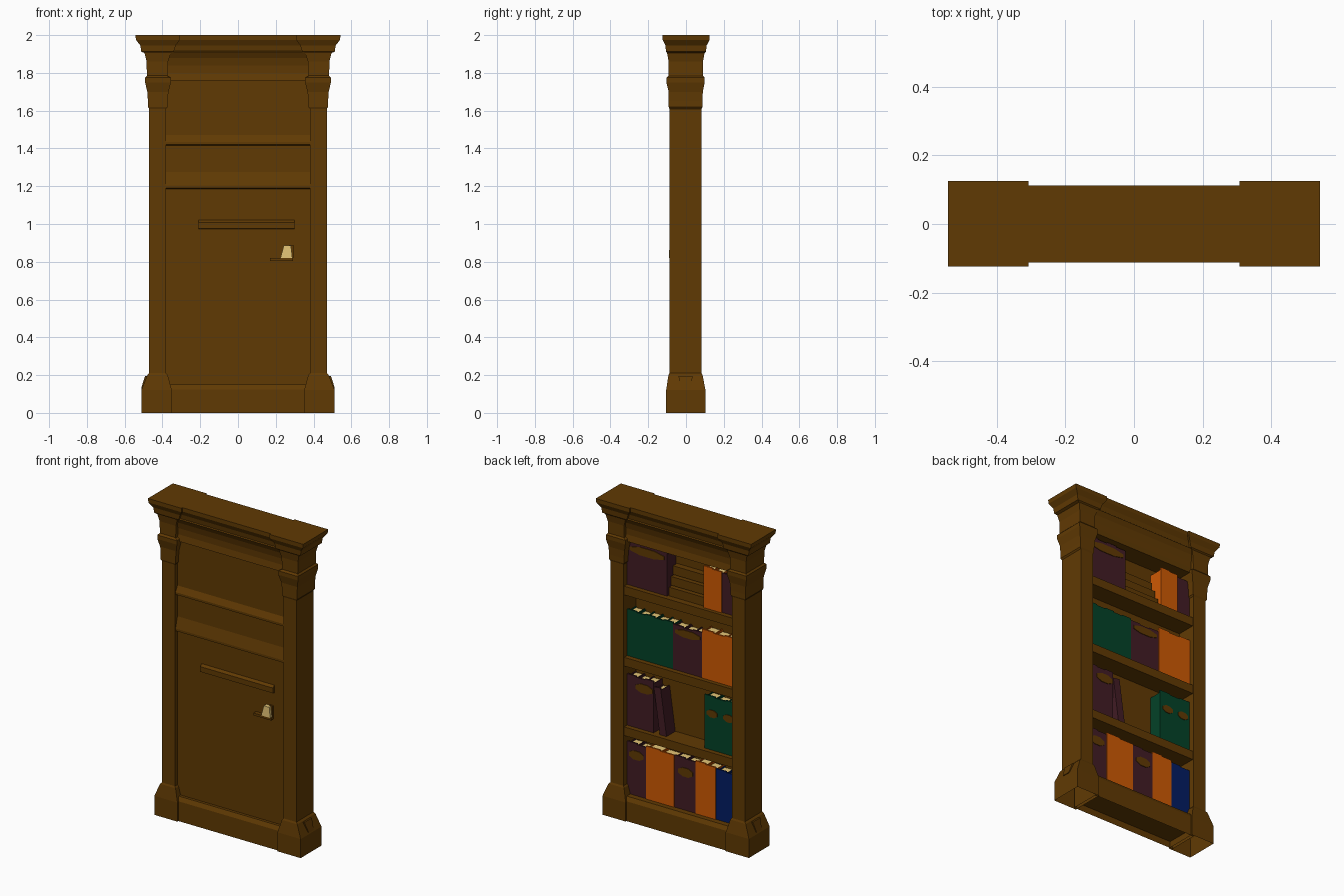
import bpy, bmesh, math
from mathutils import Matrix, Vector

cube = bpy.data.objects.get("Cube")
if cube:
    bpy.data.objects.remove(cube, do_unlink=True)


def material(name, r, g, b):
    m = bpy.data.materials.new(name)
    m.use_nodes = True
    m.diffuse_color = (r, g, b, 1)
    m.node_tree.nodes["Principled BSDF"].inputs["Base Color"].default_value = (r, g, b, 1)
    return m


WOOD = material("brown_wood", 0.118, 0.042, 0.001)
PLUM = material("plum_cover", 0.055, 0.012, 0.018)
ORANGE = material("orange_cover", 0.62, 0.1, 0.001)
GREEN = material("green_cover", 0.001, 0.054, 0.021)
BLUE = material("blue_cover", 0.001, 0.012, 0.125)
CREAM = material("cream_paper", 0.78, 0.56, 0.18)


def finish(name, bm, *mats):
    bmesh.ops.recalc_face_normals(bm, faces=bm.faces[:])
    me = bpy.data.meshes.new(name)
    bm.to_mesh(me)
    bm.free()
    for m in mats:
        me.materials.append(m)
    ob = bpy.data.objects.new(name, me)
    bpy.context.collection.objects.link(ob)
    return ob


def add_box(bm, x0, x1, y0, y1, z0, z1, index=0):
    centre = Vector((x0 + x1, y0 + y1, z0 + z1)) / 2
    size = Matrix.Diagonal((x1 - x0, y1 - y0, z1 - z0, 1))
    made = bmesh.ops.create_cube(bm, size=1, matrix=Matrix.Translation(centre) @ size)
    for f in {f for v in made["verts"] for f in v.link_faces}:
        f.material_index = index


def box(name, x0, x1, y0, y1, z0, z1):
    bm = bmesh.new()
    add_box(bm, x0, x1, y0, y1, z0, z1)
    return finish(name, bm, WOOD)


def stack(name, rings, side=1, hollow=False, mat=WOOD):
    """Loft rectangles given as (z, x0, x1, y0, y1)."""
    bm = bmesh.new()
    loops = [[bm.verts.new((side * x, y, z)) for x, y in ((a, c), (b, c), (b, d), (a, d))]
             for z, a, b, c, d in rings]
    for low, high in zip(loops, loops[1:]):
        for i in range(4):
            j = (i + 1) % 4
            bm.faces.new((low[i], low[j], high[j], high[i]))
    bm.faces.new(loops[-1])
    if not hollow:
        bm.faces.new(loops[0])
    return finish(name, bm, mat)


def extrude(name, profile, x0, x1):
    """Extrude a closed (y, z) profile along x."""
    bm = bmesh.new()
    face = bm.faces.new([bm.verts.new((x0, y, z)) for y, z in profile])
    made = bmesh.ops.extrude_face_region(bm, geom=[face])["geom"]
    moved = [v for v in made if isinstance(v, bmesh.types.BMVert)]
    bmesh.ops.translate(bm, verts=moved, vec=(x1 - x0, 0, 0))
    return finish(name, bm, WOOD)


# Posts with plinth, capital and cornice block, mirrored left and right
for side, label in ((1, "left"), (-1, "right")):
    stack(label + "_post", [(0.15, 0.38, 0.47, -0.088, 0.083), (1.8, 0.38, 0.47, -0.088, 0.083)], side)
    stack(label + "_plinth", [
        (0, 0.35, 0.512, -0.105, 0.103),
        (0.12, 0.35, 0.512, -0.105, 0.103),
        (0.2, 0.372, 0.48, -0.093, 0.088),
        (0.21, 0.38, 0.47, -0.088, 0.083)], side, hollow=True)
    stack(label + "_capital", [
        (1.61, 0.38, 0.47, -0.088, 0.083),
        (1.62, 0.373, 0.477, -0.092, 0.087),
        (1.65, 0.373, 0.477, -0.092, 0.087),
        (1.7, 0.368, 0.48, -0.092, 0.089),
        (1.75, 0.355, 0.492, -0.104, 0.099),
        (1.775, 0.355, 0.492, -0.104, 0.099),
        (1.785, 0.375, 0.482, -0.092, 0.09)], side)
    stack(label + "_cornice_block", [
        (1.77, 0.372, 0.482, -0.092, 0.09),
        (1.86, 0.37, 0.484, -0.092, 0.09),
        (1.905, 0.355, 0.495, -0.1, 0.098),
        (1.912, 0.34, 0.512, -0.106, 0.106),
        (1.945, 0.33, 0.517, -0.109, 0.109),
        (1.975, 0.308, 0.54, -0.124, 0.125),
        (2, 0.308, 0.543, -0.124, 0.125)], side)
    # Faceted plate on the outer side of the plinth
    stack(label + "_plinth_badge", [
        (0.13, 0.47, 0.513, -0.025, 0.025),
        (0.195, 0.47, 0.492, -0.04, 0.035)], side)

# Coved header between the posts
stack("header", [(z, -0.38, 0.38, -y, y) for z, y in (
    (1.76, 0.078), (1.8, 0.07), (1.84, 0.072), (1.88, 0.082), (1.91, 0.098),
    (1.915, 0.092), (1.945, 0.097), (1.975, 0.113), (2, 0.113))])

# Base between the plinths, with a shallow recess underneath
stack("base", [(z, -0.37, 0.37, -y, y) for z, y in (
    (0, 0.095), (0.125, 0.095), (0.15, 0.08))], hollow=True)
box("base_floor", -0.35, 0.35, -0.092, 0.092, 0.04, 0.06)

# Door panel with two sloped ledges
extrude("door_panel", [
    (-0.045, 0.14), (-0.062, 0.14), (-0.062, 1.185), (-0.082, 1.19), (-0.082, 1.205),
    (-0.062, 1.275), (-0.062, 1.415), (-0.082, 1.42), (-0.082, 1.435),
    (-0.062, 1.47), (-0.062, 1.77), (-0.045, 1.77)], -0.385, 0.385)
extrude("door_rail", [
    (-0.06, 0.972), (-0.078, 0.975), (-0.078, 1.008), (-0.06, 1.022)], -0.21, 0.298)

# Handle
stack("handle_plate", [
    (0.82, 0.225, 0.288, -0.09, -0.06),
    (0.885, 0.242, 0.28, -0.088, -0.06)], mat=CREAM)
box("handle_lever", 0.17, 0.292, -0.088, -0.06, 0.805, 0.82)
box("handle_stop", 0.27, 0.293, -0.072, -0.06, 0.82, 0.89)

# Shelves
SHELF_TOPS = (0.15, 0.58, 1.02, 1.47)
for i, z in enumerate(SHELF_TOPS[1:]):
    box(f"shelf_{i + 1}", -0.385, 0.385, -0.05, 0.075, z - 0.055, z)


# Books: a spine and two boards around a lower cream page block
def book(name, x0, x1, z0, height, cover, front=0.045, lean=0):
    back, t, top = -0.043, 0.005, z0 + height
    bm = bmesh.new()
    add_box(bm, x0, x1, front - 0.01, front, z0, top)
    add_box(bm, x0, x0 + t, back, front - 0.01, z0, top - 0.015)
    add_box(bm, x1 - t, x1, back, front - 0.01, z0, top - 0.015)
    add_box(bm, x0 + t, x1 - t, back + 0.005, front - 0.01, z0 + 0.005, top - 0.022, 1)
    if lean:
        bmesh.ops.rotate(bm, verts=bm.verts[:], cent=(x0, 0, z0),
                         matrix=Matrix.Rotation(lean, 3, 'Y'))
    return finish(name, bm, cover, CREAM)


def row(name, x_left, x_right, shelf, height, cover, count, front=0.045):
    width = (x_left - x_right) / count
    for i in range(count):
        x1 = x_left - i * width
        book(f"{name}_{i + 1}", x1 - width, x1, SHELF_TOPS[shelf],
             height - 0.006 * (i % 2), cover, front)


def spine_label(name, x, z, w, h, front=0.045):
    bm = bmesh.new()
    turn = Matrix.Rotation(math.pi / 2, 4, 'X') @ Matrix.Rotation(math.pi / 8, 4, 'Z')
    bmesh.ops.create_cone(bm, cap_ends=True, segments=8, radius1=0.5, radius2=0.5, depth=0.006,
                          matrix=Matrix.Translation((x, front + 0.001, z))
                          @ Matrix.Diagonal((w, 1, h, 1)) @ turn)
    finish(name, bm, WOOD)


row("bottom_plum_book", 0.38, 0.245, 0, 0.33, PLUM, 2)
row("bottom_orange_book", 0.245, 0.05, 0, 0.335, ORANGE, 2, 0.049)
row("bottom_second_plum_book", 0.05, -0.1, 0, 0.33, PLUM, 2)
row("bottom_second_orange_book", -0.1, -0.24, 0, 0.335, ORANGE, 2, 0.049)
row("bottom_blue_book", -0.24, -0.38, 0, 0.32, BLUE, 2)
row("second_plum_book", 0.38, 0.195, 1, 0.325, PLUM, 3)
book("leaning_plum_book", 0.105, 0.152, SHELF_TOPS[1], 0.3, PLUM, lean=math.radians(8))
row("second_green_book", -0.16, -0.38, 1, 0.34, GREEN, 3)
row("third_green_book", 0.38, 0.06, 2, 0.295, GREEN, 5)
row("third_plum_book", 0.06, -0.148, 2, 0.285, PLUM, 3)
row("third_orange_book", -0.148, -0.38, 2, 0.31, ORANGE, 3, 0.049)
row("top_plum_book", 0.38, 0.1, 3, 0.285, PLUM, 4)
row("top_orange_book", -0.16, -0.285, 3, 0.265, ORANGE, 2, 0.052)
row("top_second_plum_book", -0.285, -0.38, 3, 0.25, PLUM, 1)

# Flat pile of brown books on the top shelf
for i in range(3):
    z = SHELF_TOPS[3] + 0.06 * i
    box(f"piled_book_{i + 1}", -0.15 + 0.005 * i, 0.095, -0.045, 0.035 - 0.02 * i, z, z + 0.055)

# Brown patches on the spines
for i, (x, z, w, h) in enumerate((
        (0.315, 0.405, 0.11, 0.06), (-0.03, 0.39, 0.11, 0.06), (0.26, 0.84, 0.13, 0.06),
        (-0.215, 0.81, 0.08, 0.05), (-0.33, 0.81, 0.08, 0.05),
        (-0.045, 1.265, 0.19, 0.05), (0.24, 1.705, 0.26, 0.055))):
    spine_label(f"spine_label_{i + 1}", x, z, w, h)
